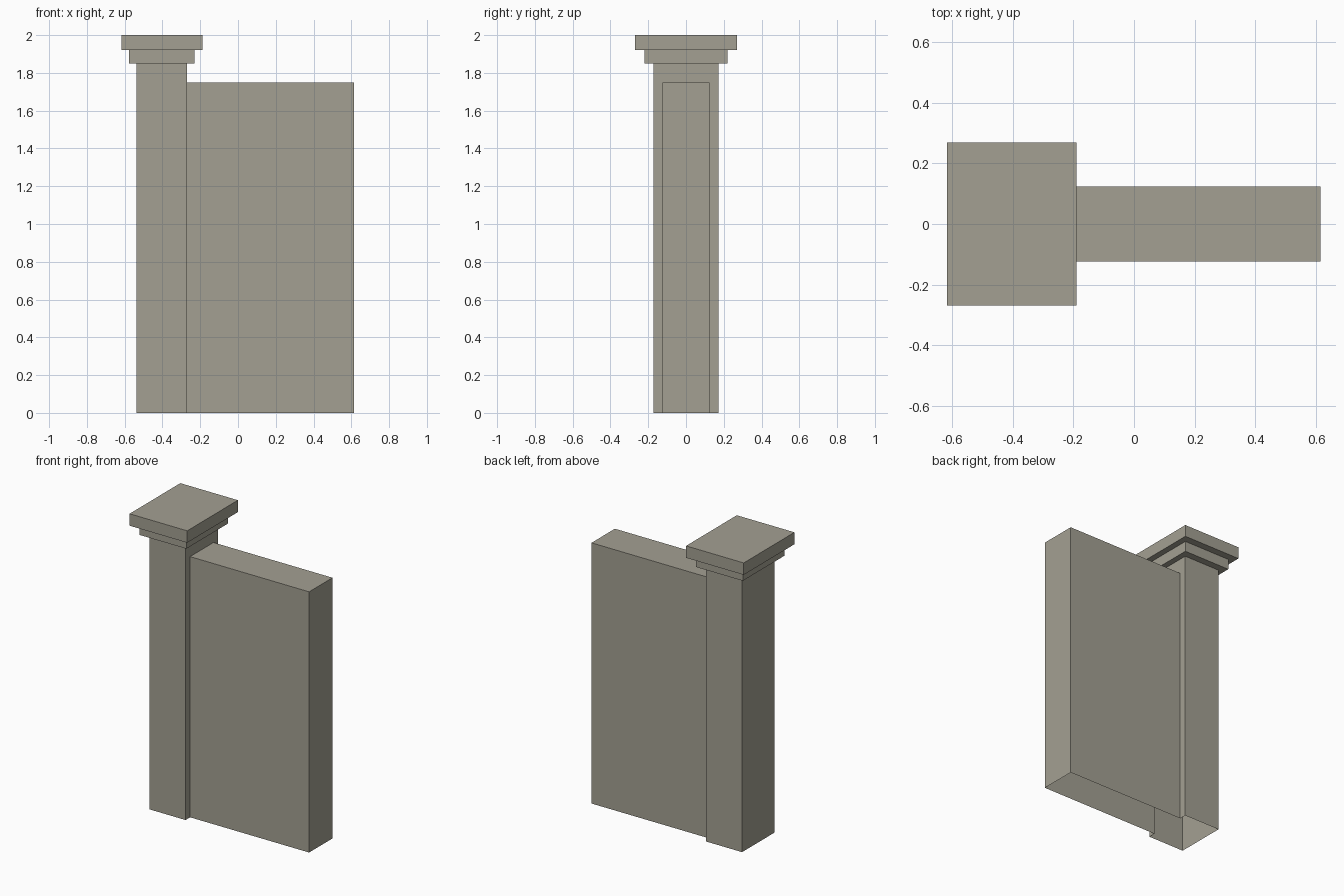
import bpy
import bmesh
from mathutils import Vector

cube = bpy.data.objects.get("Cube")
if cube:
    bpy.data.objects.remove(cube, do_unlink=True)

# Single stone colour
STONE = (0.37, 0.353, 0.29, 1.0)
stone = bpy.data.materials.new("warm_grey_stone")
stone.use_nodes = True
stone.diffuse_color = STONE
stone.node_tree.nodes["Principled BSDF"].inputs["Base Color"].default_value = STONE

POST_X = -0.403          # centre line of the post
WALL_END = 0.615
WALL_HALF = 0.124
WALL_TOP = 1.75
POST_TOP = 1.85


def box(bm, half_x, half_y, z0, z1):
    """Box centred on the post axis."""
    verts = bmesh.ops.create_cube(bm, size=1)["verts"]
    bmesh.ops.scale(bm, verts=verts, vec=(2 * half_x, 2 * half_y, z1 - z0))
    bmesh.ops.translate(bm, verts=verts, vec=(POST_X, 0, (z0 + z1) / 2))


def finish(bm, name):
    mesh = bpy.data.meshes.new(name)
    bm.normal_update()
    bm.to_mesh(mesh)
    bm.free()
    mesh.materials.append(stone)
    obj = bpy.data.objects.new(name, mesh)
    bpy.context.collection.objects.link(obj)


# Post and wall: one hollow shell, open underneath
bm = bmesh.new()
box(bm, 0.134, 0.172, 0, POST_TOP)
bm.normal_update()
bottom = [f for f in bm.faces if f.normal.z < -0.5]
bmesh.ops.delete(bm, geom=bottom, context="FACES_ONLY")

# Mark the wall outline on the inner side of the post, then pull it out
cuts = [((0, -WALL_HALF, 0), (0, 1, 0)),
        ((0, WALL_HALF, 0), (0, 1, 0)),
        ((0, 0, WALL_TOP), (0, 0, 1))]
for point, normal in cuts:
    bmesh.ops.bisect_plane(bm, geom=bm.verts[:] + bm.edges[:] + bm.faces[:],
                           plane_co=point, plane_no=normal)
bm.normal_update()
patch = [f for f in bm.faces if f.normal.x > 0.5
         and abs(f.calc_center_median().y) < WALL_HALF / 2
         and f.calc_center_median().z < WALL_TOP]
end = bmesh.ops.extrude_discrete_faces(bm, faces=patch)["faces"]
for v in {v for f in end for v in f.verts}:
    v.co.x = WALL_END

# The wall is open underneath as well
bm.normal_update()
under = [f for f in bm.faces if all(v.co.z < 0.001 for v in f.verts)]
bmesh.ops.delete(bm, geom=under, context="FACES_ONLY")
finish(bm, "post_and_wall")

# Stepped cap
for name, half_x, half_y, z0, z1 in [
        ("lower_cap", 0.173, 0.22, POST_TOP, 1.92),
        ("upper_cap", 0.214, 0.269, 1.92, 2.0)]:
    bm = bmesh.new()
    box(bm, half_x, half_y, z0, z1)
    finish(bm, name)
